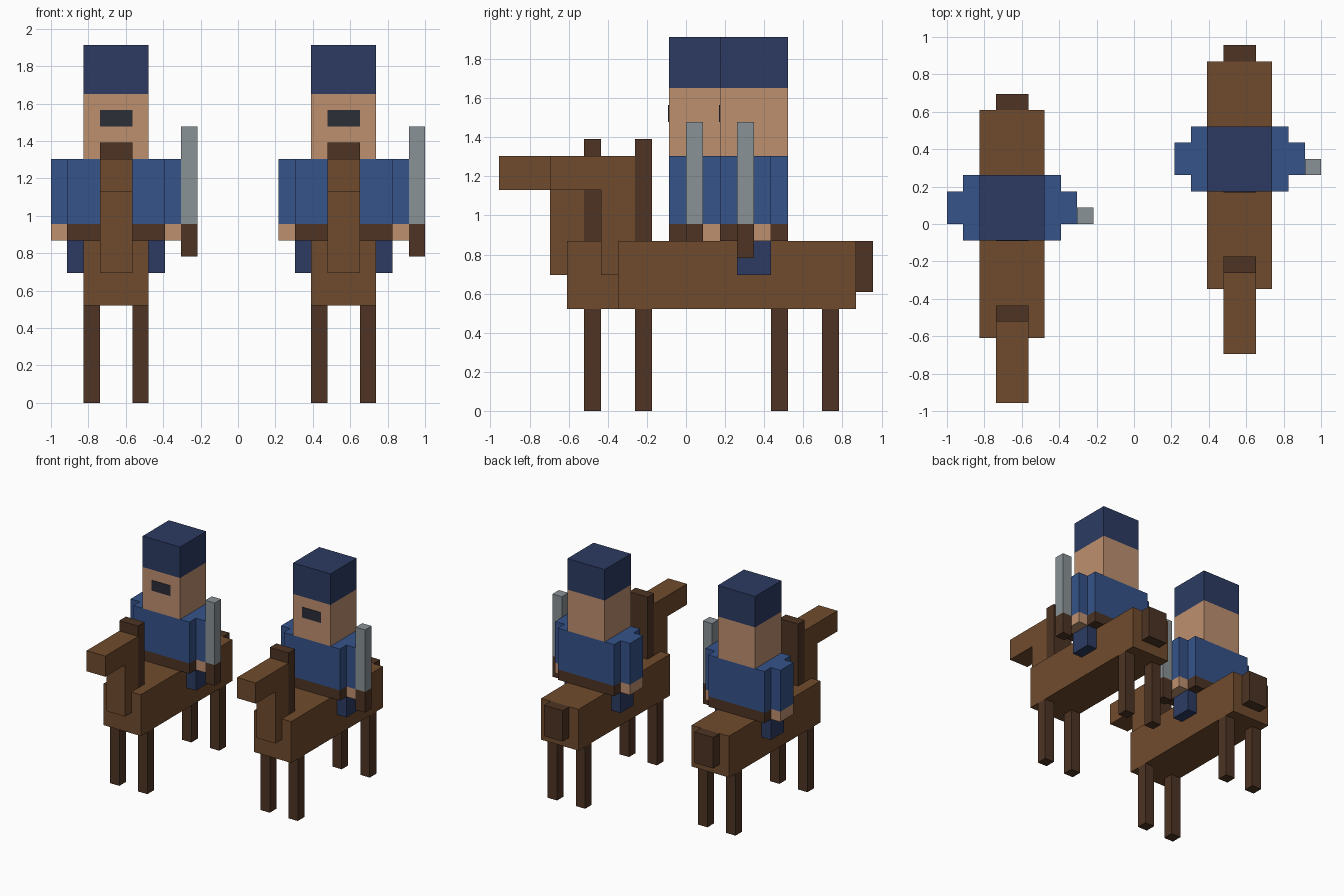
import bpy
import bmesh
from mathutils import Vector

if "Cube" in bpy.data.objects:
    bpy.data.objects.remove(bpy.data.objects["Cube"])

U = 2 / 23  # one block unit: the pair is 23 units wide


def srgb(r, g, b):
    def lin(c):
        c /= 255
        return c / 12.92 if c <= 0.04045 else ((c + 0.055) / 1.055) ** 2.4
    return (lin(r), lin(g), lin(b), 1)


def material(name, *rgb):
    m = bpy.data.materials.new(name)
    m.diffuse_color = srgb(*rgb)
    m.use_nodes = True
    m.node_tree.nodes["Principled BSDF"].inputs["Base Color"].default_value = m.diffuse_color
    return m


BROWN = material("horse brown", 112, 75, 45)
DARK = material("dark brown", 77, 52, 35)
BLUE = material("shirt blue", 53, 83, 138)
NAVY = material("navy", 45, 59, 99)
SKIN = material("skin", 190, 144, 111)
GREY = material("steel grey", 138, 146, 150)
BLACK = material("eye black", 44, 46, 57)


def box(name, mat, origin, x, y, z):
    """Box from (min, max) ranges in block units, relative to origin."""
    lo, hi = (Vector(v) for v in zip(x, y, z))
    centre, size = (lo + hi) / 2, hi - lo
    bm = bmesh.new()
    bmesh.ops.create_cube(bm, size=1)
    bmesh.ops.scale(bm, vec=size * U, verts=bm.verts)
    mesh = bpy.data.meshes.new(name)
    bm.to_mesh(mesh)
    bm.free()
    mesh.materials.append(mat)
    obj = bpy.data.objects.new(name, mesh)
    obj.location = (centre + Vector(origin)) * U
    bpy.context.collection.objects.link(obj)


def pair(name, mat, origin, x, y, z):
    """Box and its mirror image across the rider's centre line."""
    box("right_" + name, mat, origin, x, y, z)
    box("left_" + name, mat, origin, (-x[1], -x[0]), y, z)


def horse(o):
    box("horse_body", BROWN, o, (-2, 2), (-7, 7), (6, 10))
    box("horse_neck", BROWN, o, (-1, 1), (-8, -6), (8, 13))
    box("horse_head", BROWN, o, (-1, 1), (-11, -6), (13, 15))
    box("horse_mane", DARK, o, (-1, 1), (-6, -5), (10, 16))
    box("horse_tail", DARK, o, (-1, 1), (7, 8), (7, 10))
    pair("front_leg", DARK, o, (1, 2), (-6, -5), (0, 6))
    pair("back_leg", DARK, o, (1, 2), (5, 6), (0, 6))


def rider(o):
    box("belt", DARK, o, (-3, 3), (-1, 3), (10, 11))
    box("shirt", BLUE, o, (-3, 3), (-1, 3), (11, 15))
    box("face", SKIN, o, (-2, 2), (-1, 3), (15, 19))
    box("eye_band", BLACK, o, (-1, 1), (-1.05, -1), (17, 18))
    box("cap", NAVY, o, (-2, 2), (-1, 3), (19, 22))
    pair("sleeve", BLUE, o, (3, 4), (0, 2), (11, 15))
    pair("hand", SKIN, o, (3, 4), (0, 2), (10, 11))
    pair("rider_leg", NAVY, o, (2, 3), (0, 2), (8, 10))
    # sword held upright beside the right-hand sleeve
    box("sword_handle", DARK, o, (4, 5), (0, 1), (9, 11))
    box("sword_blade", GREY, o, (4, 5), (0, 1), (11, 17))


# two identical mounted riders, the second one further back
for origin in ((-7.5, 0, 0), (6.5, 3, 0)):
    horse(origin)
    rider(origin)
